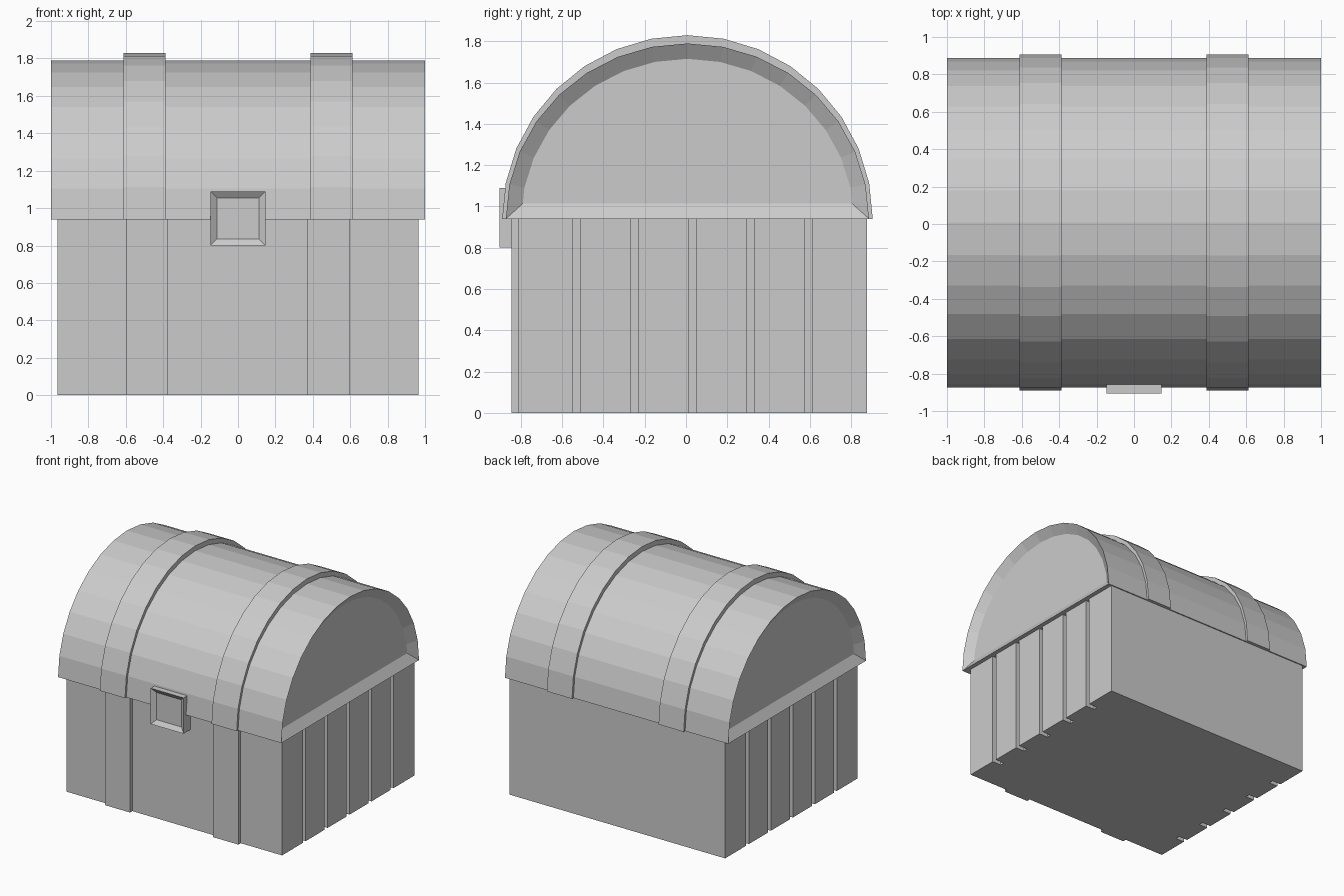
import bpy, bmesh
from math import sin, cos, pi

if "Cube" in bpy.data.objects:
    bpy.data.objects.remove(bpy.data.objects["Cube"])

CY = 0.007      # centre line of the chest in y
RIM = 0.94      # height where lid meets body


def finish(name, bm):
    bmesh.ops.recalc_face_normals(bm, faces=bm.faces)
    mesh = bpy.data.meshes.new(name)
    bm.to_mesh(mesh)
    bm.free()
    obj = bpy.data.objects.new(name, mesh)
    bpy.context.collection.objects.link(obj)
    return obj


def prism(points, offset):
    """Closed outline extruded along an offset; returns bmesh."""
    bm = bmesh.new()
    face = bm.faces.new([bm.verts.new(p) for p in points])
    res = bmesh.ops.extrude_face_region(bm, geom=[face], use_keep_orig=True)
    verts = [v for v in res["geom"] if isinstance(v, bmesh.types.BMVert)]
    bmesh.ops.translate(bm, verts=verts, vec=offset)
    bmesh.ops.recalc_face_normals(bm, faces=bm.faces)
    return bm


def box(x0, x1, y0, y1, z0, z1):
    return prism([(x0, y0, z0), (x1, y0, z0), (x1, y1, z0), (x0, y1, z0)],
                 (0, 0, z1 - z0))


def arch(x, ry, rz, n=16):
    return [(x, CY + ry * cos(pi * i / n), RIM + rz * sin(pi * i / n))
            for i in range(n + 1)]


def recess(bm, axis, border, depth):
    """Inset and sink the faces that look along +/- axis."""
    bm.normal_update()
    faces = [f for f in bm.faces if axis(f.normal)]
    bmesh.ops.inset_individual(bm, faces=faces, thickness=border,
                               depth=0, use_even_offset=True)
    for f in faces:
        bmesh.ops.translate(bm, verts=f.verts, vec=f.normal * -depth)


# Body with plank grooves cut into both ends
W, FRONT, BACK, GROOVE = 0.965, -0.815, 0.878, 0.08
side = [(W, FRONT)]
for i in range(5):
    y = -0.55 + 0.281 * i
    side += [(W, y), (W - GROOVE, y), (W - GROOVE, y + 0.037), (W, y + 0.037)]
side.append((W, BACK))
outline = side + [(-x, y) for x, y in reversed(side)]
finish("chest_body", prism([(x, y, 0) for x, y in outline], (0, 0, RIM)))

# Barrel lid with sunken end panels
lid = prism(arch(-1, 0.88, 0.85), (2, 0, 0))
recess(lid, lambda n: abs(n.x) > 0.9, 0.074, 0.05)
finish("lid", lid)

# Straps over the lid and down the front
for label, lid_x, body_x in (("left", -0.613, -0.6), ("right", 0.387, 0.37)):
    finish(label + "_lid_strap",
           prism(arch(lid_x, 0.898, 0.89), (0.225, 0, 0)))
    finish(label + "_front_strap",
           box(body_x, body_x + 0.225, -0.845, FRONT + 0.01, 0, RIM))

# Lock plate with a sunken square
lock = box(-0.148, 0.146, -0.905, FRONT + 0.01, 0.8, 1.09)
recess(lock, lambda n: n.y < -0.9, 0.035, 0.025)
finish("lock_plate", lock)
